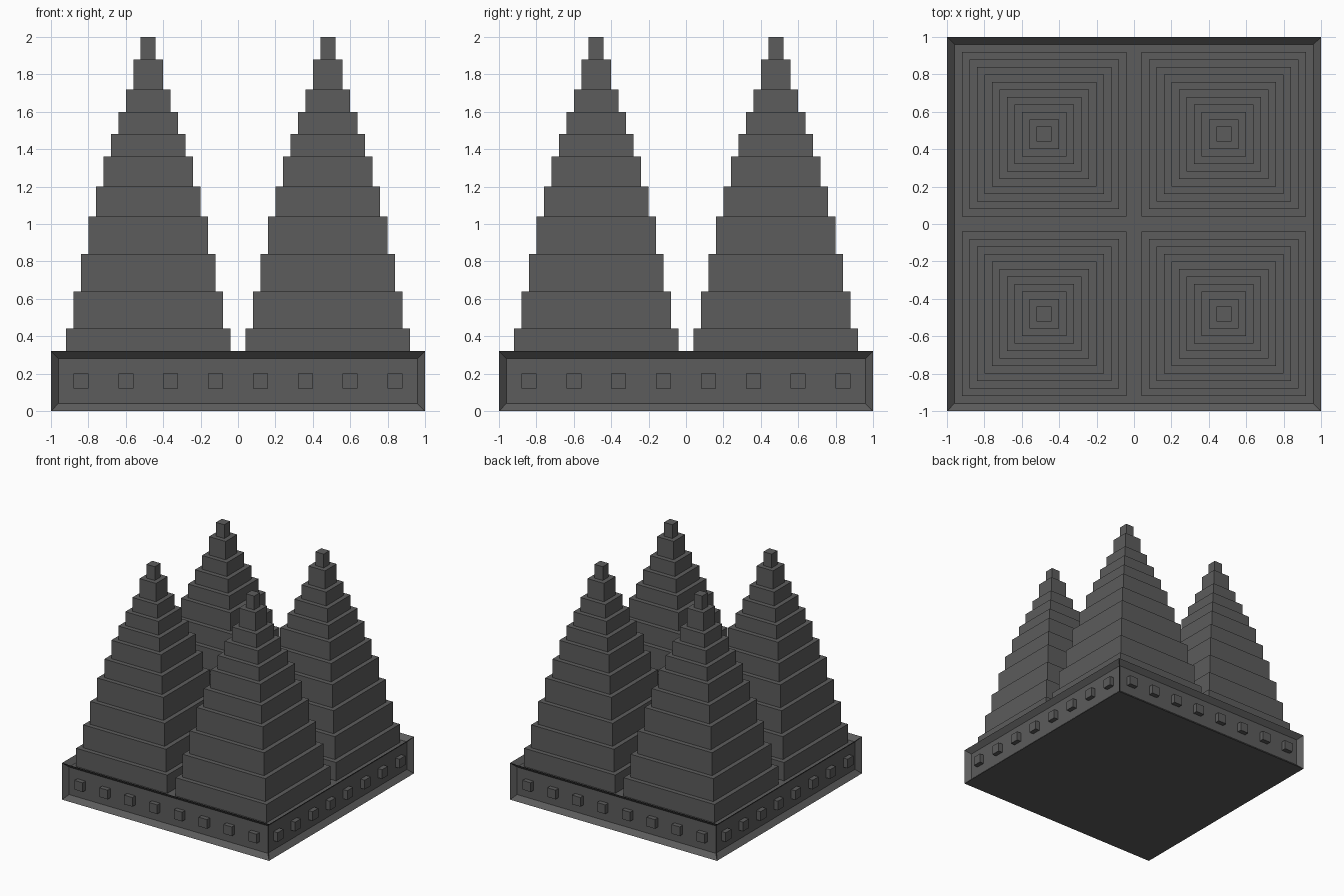
import bpy, bmesh, math
from mathutils import Matrix

cube = bpy.data.objects.get("Cube")
if cube:
    bpy.data.objects.remove(cube, do_unlink=True)

U = 0.04  # basic step: rim width, recess depth and ledge width

stone = bpy.data.materials.new("dark_grey_stone")
stone.use_nodes = True
colour = (0.107, 0.107, 0.107, 1)
stone.diffuse_color = colour
stone.node_tree.nodes["Principled BSDF"].inputs["Base Color"].default_value = colour


def finish(bm, name):
    """Turn a bmesh into a flat-shaded stone mesh."""
    bmesh.ops.recalc_face_normals(bm, faces=bm.faces)
    mesh = bpy.data.meshes.new(name)
    bm.to_mesh(mesh)
    bm.free()
    mesh.materials.append(stone)
    return mesh


def place(name, mesh, location=(0, 0, 0), turn=0.0):
    obj = bpy.data.objects.new(name, mesh)
    obj.location = location
    obj.rotation_euler.z = turn
    bpy.context.collection.objects.link(obj)
    return obj


def add_box(bm, lo, hi):
    size = [b - a for a, b in zip(lo, hi)]
    mid = [(a + b) / 2 for a, b in zip(lo, hi)]
    bmesh.ops.create_cube(bm, size=1, matrix=Matrix.Translation(mid) @ Matrix.Diagonal((*size, 1)))


# Plinth: a slab whose sides and top are sunk inside a narrow rim
bm = bmesh.new()
add_box(bm, (-1, -1, 0), (1, 1, 0.32))
bm.normal_update()
sunk = [f for f in bm.faces if f.normal.z > -0.5]
bmesh.ops.inset_individual(bm, faces=sunk, thickness=U, depth=-U, use_even_offset=True)
place("plinth", finish(bm, "plinth"))

# Studs: a row of eight on each sunk side panel, flush with the rim
bm = bmesh.new()
for i in range(8):
    x = -0.84 + 0.24 * i
    add_box(bm, (x - U, -1, 0.12), (x + U, -0.95, 0.20))
studs = finish(bm, "stud_row")
for i, side in enumerate(("front", "left", "back", "right")):
    place(side + "_studs", studs, turn=i * math.pi / 2)

# Tower: stepped square spire, each tier one step narrower
tier_tops = (0.44, 0.64, 0.84, 1.04, 1.20, 1.36, 1.48, 1.60, 1.72, 1.88, 2.0)
bm = bmesh.new()
rings, z = [], 0.28
for i, top in enumerate(tier_tops):
    h = U * (len(tier_tops) - i)
    for level in (z, top):
        rings.append([bm.verts.new((sx * h, sy * h, level))
                      for sx, sy in ((-1, -1), (1, -1), (1, 1), (-1, 1))])
    z = top
for a, b in zip(rings, rings[1:]):
    for k in range(4):
        n = (k + 1) % 4
        bm.faces.new((a[k], a[n], b[n], b[k]))
bm.faces.new(rings[0][::-1])
bm.faces.new(rings[-1])
tower = finish(bm, "tower")
for x, side in ((-0.48, "right"), (0.48, "left")):
    for y, end in ((-0.48, "front"), (0.48, "back")):
        place(f"{end}_{side}_tower", tower, (x, y, 0))
